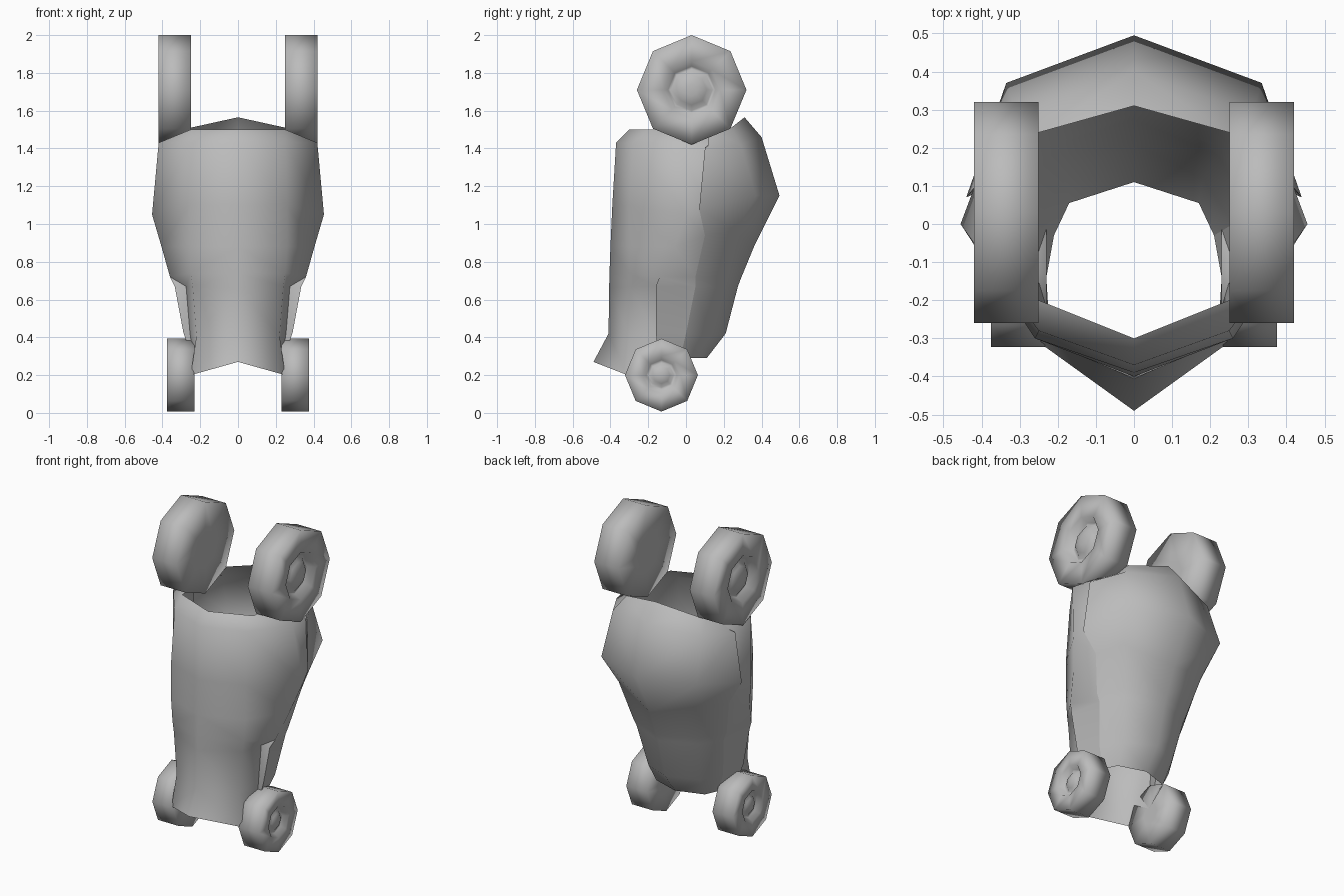
import bpy, bmesh, math

cube = bpy.data.objects.get("Cube")
if cube:
    bpy.data.objects.remove(cube, do_unlink=True)

grey = bpy.data.materials.new("plain grey")
grey.use_nodes = True
grey.diffuse_color = (0.5, 0.5, 0.5, 1)
grey.node_tree.nodes["Principled BSDF"].inputs["Base Color"].default_value = (0.5, 0.5, 0.5, 1)


def finish(name, bm, angle=None):
    """Turn a half mesh into a smooth object mirrored across x = 0."""
    mesh = bpy.data.meshes.new(name)
    bm.to_mesh(mesh)
    bm.free()
    mesh.materials.append(grey)
    ob = bpy.data.objects.new(name, mesh)
    bpy.context.collection.objects.link(ob)
    mirror = ob.modifiers.new("mirror", 'MIRROR')
    mirror.use_clip = True
    bpy.ops.object.select_all(action='DESELECT')
    ob.select_set(True)
    bpy.context.view_layer.objects.active = ob
    if angle:
        bpy.ops.object.shade_smooth_by_angle(angle=math.radians(angle))
    else:
        bpy.ops.object.shade_smooth()
    return ob


def shell(name, rows):
    """Skin rows of points, top to bottom, each running front to back."""
    bm = bmesh.new()
    grid = [[bm.verts.new(p) for p in row] for row in rows]
    for up, low in zip(grid, grid[1:]):
        for j in range(len(up) - 1):
            bm.faces.new((up[j], low[j], low[j + 1], up[j + 1]))
    bmesh.ops.remove_doubles(bm, verts=bm.verts, dist=0.0005)
    bmesh.ops.dissolve_degenerate(bm, edges=bm.edges, dist=0.0005)
    return finish(name, bm, 60)


def lug(name, y, z, profile, sides=8):
    """Lathe a profile of (x, radius) around a sideways axis."""
    bm = bmesh.new()
    loops = []
    for x, r in profile:
        loops.append([bm.verts.new((x, y + r * math.cos(2 * math.pi * k / sides),
                                    z + r * math.sin(2 * math.pi * k / sides)))
                      for k in range(sides)])
    for a, b in zip(loops, loops[1:]):
        for k in range(sides):
            n = (k + 1) % sides
            bm.faces.new((a[k], a[n], b[n], b[k]))
    bm.faces.new(loops[0])
    bm.faces.new(loops[-1])
    bmesh.ops.recalc_face_normals(bm, faces=bm.faces)
    return finish(name, bm)


# Front and side plate: front centre, front corner, vent inner, vent outer, rear edge
shell("front_shell", [
    [(0, -.30, 1.50), (.25, -.20, 1.50), (.25, -.05, 1.50), (.25, -.05, 1.50), (.25, .12, 1.50)],
    [(0, -.37, 1.43), (.25, -.28, 1.43), (.42, -.05, 1.43), (.42, -.05, 1.43), (.39, .12, 1.42)],
    [(0, -.39, 1.10), (.26, -.30, 1.10), (.455, 0, 1.05), (.455, 0, 1.05), (.41, .12, 1.08)],
    [(0, -.40, .88), (.26, -.30, .88), (.405, -.06, .88), (.405, -.06, .88), (.37, .10, .94)],
    [(0, -.405, .74), (.25, -.30, .74), (.36, -.14, .72), (.36, -.14, .72), (.32, .05, .72)],
    [(0, -.407, .66), (.24, -.30, .67), (.275, -.16, .67), (.335, -.16, .67), (.30, .05, .67)],
    [(0, -.41, .42), (.22, -.30, .41), (.255, -.16, .43), (.29, -.16, .43), (.26, 0, .42)],
    [(0, -.49, .27), (.25, -.31, .20), (.23, -.14, .24), (.23, -.14, .24), (.21, -.03, .29)],
])

# Bulging rear plate, its upper front edge standing proud of the side
shell("rear_shell", [
    [(.25, .12, 1.50), (.25, .12, 1.50), (.25, .24, 1.51), (0, .31, 1.565)],
    [(.39, .12, 1.42), (.415, .10, 1.40), (.31, .29, 1.42), (0, .40, 1.46)],
    [(.41, .12, 1.08), (.44, .07, 1.08), (.335, .37, 1.15), (0, .495, 1.15)],
    [(.37, .10, .94), (.37, .10, .94), (.29, .26, .96), (0, .36, .88)],
    [(.32, .05, .72), (.32, .05, .72), (.23, .20, .72), (0, .29, .71)],
    [(.30, .05, .67), (.30, .05, .67), (.22, .18, .67), (0, .275, .67)],
    [(.26, 0, .42), (.26, 0, .42), (.18, .12, .41), (0, .21, .42)],
    [(.21, -.03, .29), (.21, -.03, .29), (.17, .055, .29), (0, .11, .29)],
])

# Hinge lugs with a recessed dome on the outer face
lug("upper_lugs", .03, 1.71,
    [(.25, .10), (.25, .29), (.42, .29), (.42, .15), (.375, .125), (.375, .11),
     (.40, .08), (.41, .03)])
lug("lower_lugs", -.13, .20,
    [(.23, .06), (.23, .193), (.375, .193), (.375, .10), (.345, .08), (.345, .065),
     (.36, .045), (.367, .015)])
